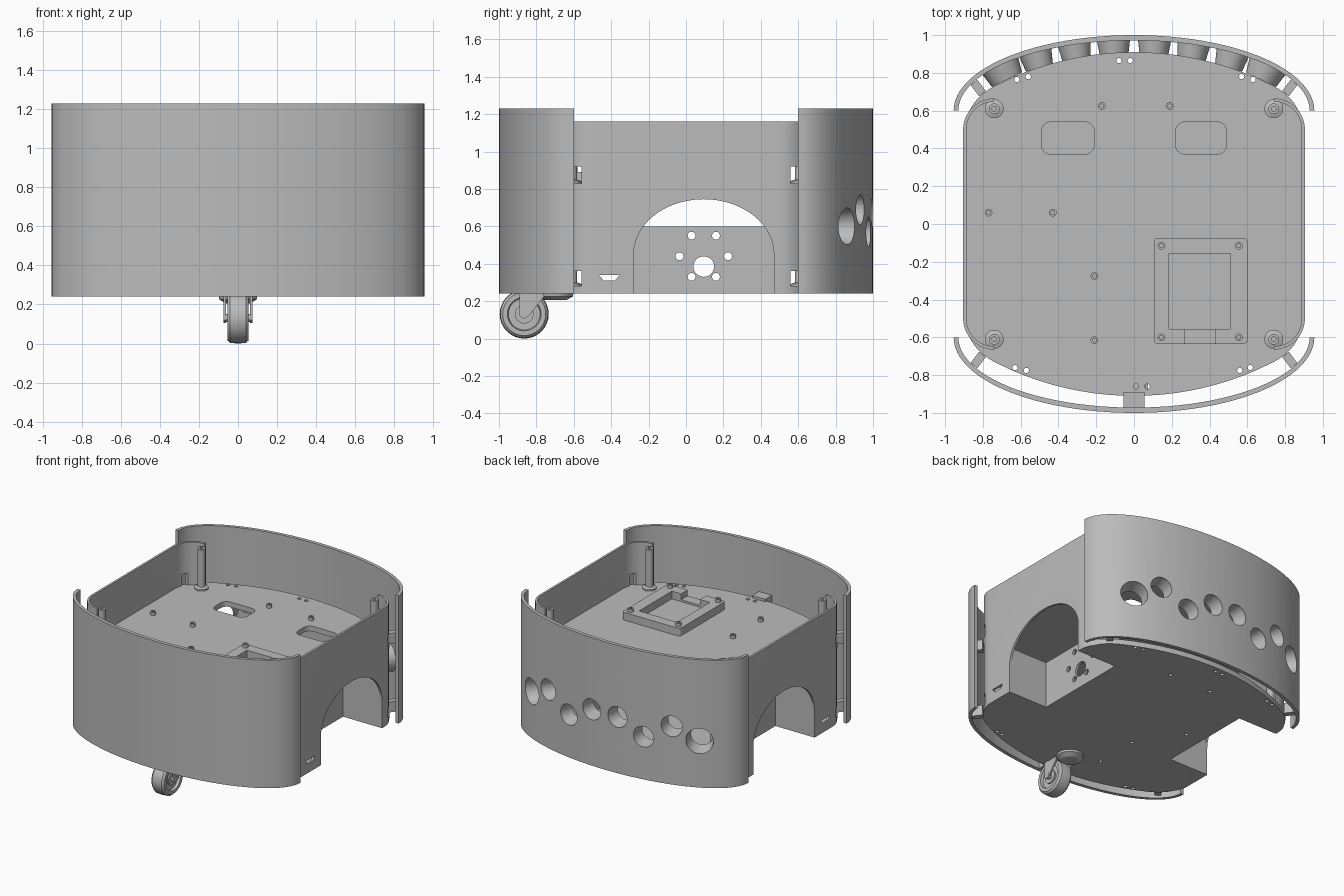
import bpy, bmesh
from math import sin, cos, pi, atan2, sqrt
from mathutils import Matrix, Vector

if "Cube" in bpy.data.objects:
    bpy.data.objects.remove(bpy.data.objects["Cube"])

grey = bpy.data.materials.new("plain grey")
grey.use_nodes = True
grey.diffuse_color = (0.5, 0.5, 0.5, 1)
grey.node_tree.nodes["Principled BSDF"].inputs["Base Color"].default_value = (0.5, 0.5, 0.5, 1)

# Levels shared by the parts
BASE, DECK, PLATE = 0.24, 0.79, 0.04
WALL_TOP, BUMPER_TOP = 1.16, 1.23
SIDES = ((1, "left"), (-1, "right"))
ENDS = ((-1, "front"), (1, "back"))


def finish(bm, name, smooth=True):
    bmesh.ops.recalc_face_normals(bm, faces=bm.faces)
    me = bpy.data.meshes.new(name)
    bm.to_mesh(me)
    bm.free()
    me.materials.append(grey)
    ob = bpy.data.objects.new(name, me)
    bpy.context.collection.objects.link(ob)
    if smooth:
        shade(ob)
    return ob


def shade(ob):
    bpy.ops.object.select_all(action='DESELECT')
    ob.select_set(True)
    bpy.context.view_layer.objects.active = ob
    bpy.ops.object.shade_smooth_by_angle(angle=0.5)


def add_prism(bm, pts, lo, hi, axis="z"):
    """Extrude a 2D outline along z (points x, y) or x (points y, z)."""
    place = (lambda p: (p[0], p[1], lo)) if axis == "z" else (lambda p: (lo, p[0], p[1]))
    face = bm.faces.new([bm.verts.new(place(p)) for p in pts])
    new = bmesh.ops.extrude_face_region(bm, geom=[face])["geom"]
    shift = Vector((0, 0, hi - lo)) if axis == "z" else Vector((hi - lo, 0, 0))
    bmesh.ops.translate(bm, vec=shift, verts=[v for v in new if isinstance(v, bmesh.types.BMVert)])


def add_box(bm, x0, x1, y0, y1, z0, z1):
    add_prism(bm, [(x0, y0), (x1, y0), (x1, y1), (x0, y1)], z0, z1)


def add_rod(bm, at, r, length, axis=(0, 0, 1), seg=24):
    rot = Vector(axis).to_track_quat('Z', 'Y').to_matrix().to_4x4()
    bmesh.ops.create_cone(bm, cap_ends=True, segments=seg, radius1=r, radius2=r, depth=length,
                          matrix=Matrix.Translation(at) @ rot)


def add_lathe(bm, profile, at, axis=(0, 0, 1), closed=False):
    """Spin (radius, height) points about an axis."""
    part = bmesh.new()
    vs = [part.verts.new((r, 0, h)) for r, h in profile]
    es = [part.edges.new(p) for p in zip(vs, vs[1:] + (vs[:1] if closed else []))]
    bmesh.ops.spin(part, geom=vs + es, cent=(0, 0, 0), axis=(0, 0, 1), angle=2 * pi, steps=32)
    bmesh.ops.remove_doubles(part, verts=part.verts, dist=1e-5)
    rot = Vector(axis).to_track_quat('Z', 'Y').to_matrix().to_4x4()
    part.transform(Matrix.Translation(at) @ rot)
    me = bpy.data.meshes.new("temp")
    part.to_mesh(me)
    part.free()
    bm.from_mesh(me)
    bpy.data.meshes.remove(me)


def cut(ob, bm):
    """Subtract the solids in bm from ob."""
    tool = finish(bm, "cutter", False)
    mod = ob.modifiers.new("cut", 'BOOLEAN')
    mod.object, mod.operation, mod.solver = tool, 'DIFFERENCE', 'EXACT'
    bpy.context.view_layer.update()
    ob.data = bpy.data.meshes.new_from_object(ob.evaluated_get(bpy.context.evaluated_depsgraph_get()))
    ob.modifiers.clear()
    bpy.data.objects.remove(tool)
    shade(ob)


def arc(cx, cy, rx, ry, a0, a1, n):
    return [(cx + rx * cos(a0 + (a1 - a0) * i / n), cy + ry * sin(a0 + (a1 - a0) * i / n))
            for i in range(n + 1)]


def rounded(x0, x1, y0, y1, r):
    pts = []
    for i, (x, y) in enumerate(((x1 - r, y1 - r), (x0 + r, y1 - r), (x0 + r, y0 + r), (x1 - r, y0 + r))):
        pts += arc(x, y, r, r, i * pi / 2, (i + 1) * pi / 2, 6)
    return pts


# Outline of both floor plates: straight sides, soft corners, bowed ends
def plate_outline():
    quarter = []
    for i in range(9):
        t = i / 8
        quarter.append(((1 - t) ** 2 * 0.895 + 2 * t * (1 - t) * 0.895 + t * t * 0.72,
                        (1 - t) ** 2 * 0.48 + 2 * t * (1 - t) * 0.66 + t * t * 0.74))
    for i in range(1, 11):
        x = 0.72 * (1 - i / 10)
        quarter.append((x, sqrt(1.61 ** 2 - x * x) - 0.70))
    half = quarter + [(-x, y) for x, y in quarter[-2::-1]]
    return half + [(-x, -y) for x, y in half]


screws = [(-0.08, 0.865), (-0.02, 0.865), (-0.62, 0.765), (-0.56, 0.78), (0.57, 0.78), (0.63, 0.765),
          (-0.63, -0.76), (-0.57, -0.775), (0.56, -0.775), (0.615, -0.76), (0.01, -0.86), (0.07, -0.86)]
studs = [(-0.77, 0.06), (-0.43, 0.06), (-0.17, 0.625), (0.19, 0.625), (-0.21, -0.275), (-0.21, -0.615)]

for name, z in (("base_plate", BASE), ("upper_deck", DECK)):
    bm = bmesh.new()
    add_prism(bm, plate_outline(), z, z + PLATE)
    plate = finish(bm, name)
    bm = bmesh.new()
    for x, y in screws:
        add_rod(bm, (x, y, z), 0.014, 0.2, seg=16)
    if z == DECK:
        for x0, x1 in ((-0.49, -0.21), (0.22, 0.49)):
            add_prism(bm, rounded(x0, x1, 0.37, 0.54, 0.05), z - 0.1, z + 0.1)
    else:
        for x, y in studs:
            add_rod(bm, (x, y, z), 0.014, 0.2, seg=16)
        for s, _ in SIDES:
            add_box(bm, *sorted((s * 0.57, s * 1.1)), -0.28, 0.47, z - 0.1, z + 0.1)
    cut(plate, bm)

# Hollow studs on the deck
bm = bmesh.new()
ring = [(0.01, 0), (0.02, 0), (0.02, 0.025), (0.01, 0.025)]
for x, y in studs:
    add_lathe(bm, ring, (x, y, DECK + PLATE), closed=True)
finish(bm, "deck_studs")

# Corner posts with flanged feet, on both levels
bm = bmesh.new()
for x in (-0.74, 0.74):
    for y in (-0.61, 0.61):
        for z, top in ((BASE + PLATE, DECK), (DECK + PLATE, 1.14)):
            h = top - z
            add_lathe(bm, [(0.012, 0), (0.05, 0), (0.05, 0.012), (0.028, 0.02), (0.028, h), (0.012, h)],
                      (x, y, z), closed=True)
finish(bm, "corner_posts")

# Raised tray with recess, front notch and corner studs
bm = bmesh.new()
add_prism(bm, rounded(0.105, 0.6, -0.635, -0.075, 0.02), DECK + PLATE, 0.89)
tray = finish(bm, "deck_tray")
bm = bmesh.new()
add_box(bm, 0.185, 0.51, -0.555, -0.155, 0.8, 1)
cut(tray, bm)
bm = bmesh.new()
add_box(bm, 0.27, 0.43, -0.7, -0.54, 0.845, 1)
cut(tray, bm)
bm = bmesh.new()
for x in (0.145, 0.555):
    for y in (-0.6, -0.115):
        add_lathe(bm, ring, (x, y, 0.89), closed=True)
finish(bm, "tray_studs")

# Side walls with curled ends and wheel arches; wheel wells with motor plates
for s, side in SIDES:
    def path(r):
        return arc(0.74, -0.5, r, r, -pi / 2, 0, 10) + arc(0.74, 0.5, r, r, 0, pi / 2, 10)
    bm = bmesh.new()
    add_prism(bm, [(s * x, y) for x, y in path(0.165) + path(0.148)[::-1]], BASE, WALL_TOP)
    wall = finish(bm, side + "_wall")
    bm = bmesh.new()
    arch = [(0.47, 0.1)] + arc(0.095, 0.45, 0.375, 0.295, 0, pi, 28) + [(-0.28, 0.1)]
    add_prism(bm, arch, s * 0.8, s * 1.0, "x")
    add_prism(bm, [(-0.44, 0.31), (-0.38, 0.31), (-0.355, 0.34), (-0.465, 0.34)], s * 0.8, s * 1.0, "x")
    for y in (-0.58, 0.58):
        for z0, z1 in ((0.28, 0.36), (0.83, 0.92)):
            add_box(bm, *sorted((s * 0.6, s * 1.0)), y - 0.02, y + 0.02, z0, z1)
    cut(wall, bm)

    bm = bmesh.new()
    add_box(bm, *sorted((s * 0.55, s * 0.57)), -0.30, 0.49, BASE, 0.6)
    motor_plate = finish(bm, side + "_motor_plate")
    bm = bmesh.new()
    add_rod(bm, (s * 0.56, 0.095, 0.385), 0.055, 0.2, (1, 0, 0), 32)
    for dy, z in ((0.065, 0.55), (0.13, 0.44), (0.065, 0.33)):
        for m in (-1, 1):
            add_rod(bm, (s * 0.56, 0.095 + m * dy, z), 0.021, 0.2, (1, 0, 0))
    cut(motor_plate, bm)
    bm = bmesh.new()
    for y in (-0.30, 0.47):
        add_box(bm, *sorted((s * 0.57, s * 0.89)), y, y + 0.02, BASE, 0.6)
    finish(bm, side + "_wheel_well", False)

# Curved bumpers, the back one with sensor openings
sensors = [(0.72, 0.60, 0.098), (0.53, 0.69, 0.08), (0.32, 0.57, 0.08), (0.11, 0.675, 0.08)]
for e, end in ENDS:
    bm = bmesh.new()
    shell = arc(0, 0.6, 0.955, 0.4, 0, pi, 48) + arc(0, 0.6, 0.93, 0.372, pi, 0, 48)
    add_prism(bm, [(x, e * y) for x, y in shell], BASE, BUMPER_TOP)
    bumper = finish(bm, end + "_bumper")
    if end == "back":
        bm, tubes = bmesh.new(), bmesh.new()
        for x, z, r in sensors:
            for s, _ in SIDES:
                y = 0.4 * sqrt(1 - (x / 0.955) ** 2)
                out = Vector((s * x / 0.955 ** 2, y / 0.16, 0)).normalized()
                at = Vector((s * x, 0.6 + y, z))
                add_rod(bm, at, r, 0.12, out, 32)
                add_lathe(tubes, [(r, -0.012), (r + 0.008, -0.025), (r * 0.8 + 0.01, -0.11), (r * 0.8, -0.11)],
                          at, out, True)
        cut(bumper, bm)
        finish(tubes, "sensor_tubes")
    # Spacer blocks holding the bumper
    bm = bmesh.new()
    for s, _ in SIDES:
        for z in (BASE + 0.02, DECK):
            turn = Matrix.Rotation(atan2(e * 0.8, s * 0.6), 4, 'Z')
            block = Matrix.Translation((s * 0.825, e * 0.72, z + 0.04)) @ turn
            bmesh.ops.create_cube(bm, size=1, matrix=block @ Matrix.Diagonal((0.075, 0.045, 0.08, 1)))
    if end == "front":
        for z in (BASE, DECK):
            add_box(bm, -0.055, 0.055, -0.98, -0.89, z, z + 0.06)
    finish(bm, end + "_spacers", False)

# Caster: rounded wheel, fork and swivel
bm = bmesh.new()
add_lathe(bm, [(0, -0.045), (0.05, -0.045), (0.05, -0.035), (0.085, -0.035), (0.09, -0.055), (0.115, -0.055),
               (0.128, -0.04), (0.131, 0), (0.128, 0.04), (0.115, 0.055), (0.09, 0.055), (0.085, 0.035),
               (0.05, 0.035), (0.05, 0.045), (0, 0.045)], (0, -0.865, 0.131), (1, 0, 0))
finish(bm, "caster_wheel")
bm = bmesh.new()
for s, _ in SIDES:
    leg = [(-0.89, 0.25), (-0.89, 0.12), (-0.865, 0.105), (-0.84, 0.12), (-0.77, 0.21), (-0.74, 0.25)]
    add_prism(bm, leg, s * 0.062, s * 0.074, "x")
add_rod(bm, (0, -0.865, 0.131), 0.02, 0.15, (1, 0, 0))
finish(bm, "caster_fork")
bm = bmesh.new()
add_lathe(bm, [(0, 0.25), (0.1, 0.25), (0.095, 0.225), (0.06, 0.205), (0, 0.205)], (0, -0.70, 0))
finish(bm, "caster_swivel")
